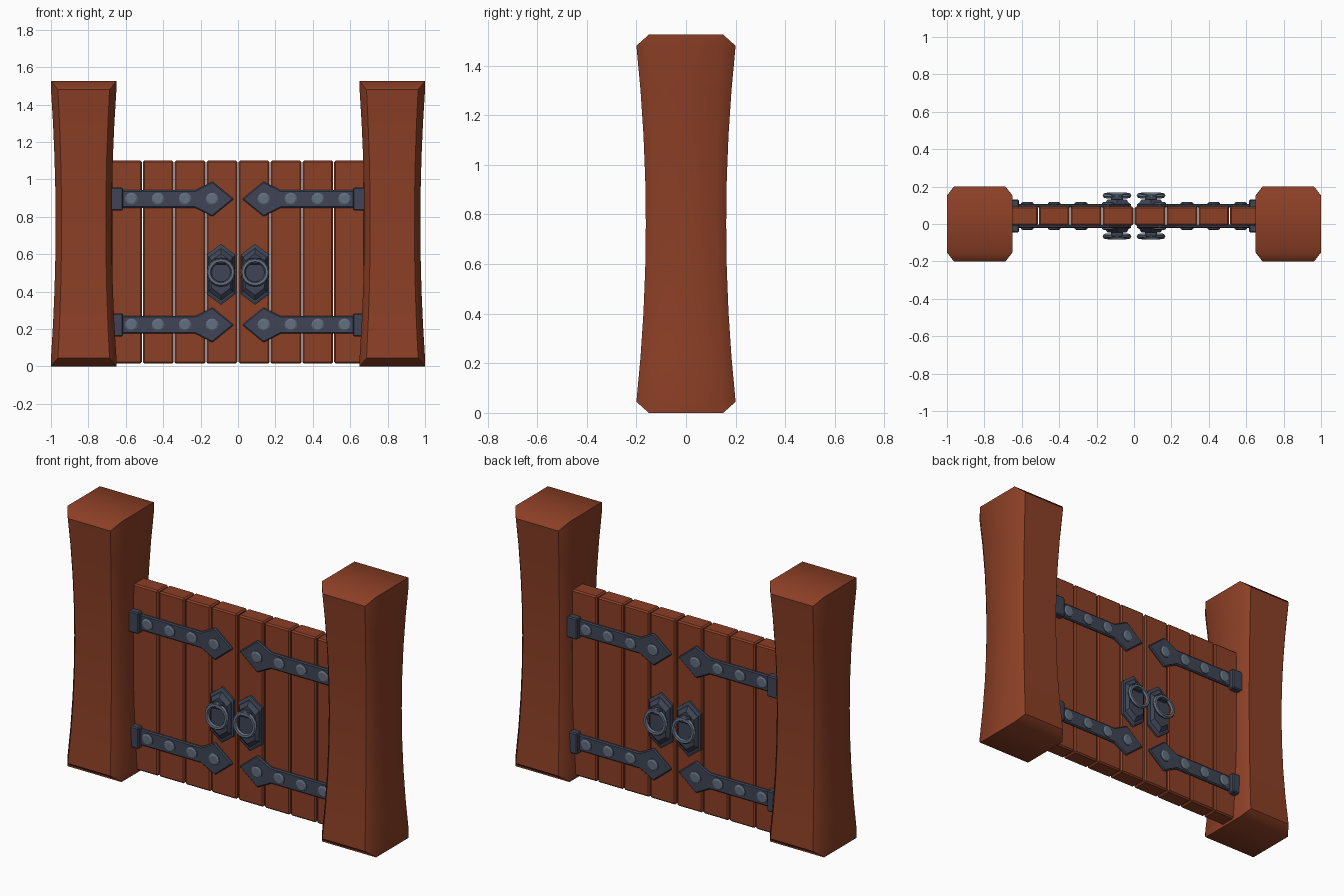
import bpy, bmesh, math

if "Cube" in bpy.data.objects:
    bpy.data.objects.remove(bpy.data.objects["Cube"])

CY = 0.043  # depth centre of the door leaves


def material(name, rgb):
    m = bpy.data.materials.new(name)
    m.diffuse_color = (*rgb, 1)
    m.use_nodes = True
    m.node_tree.nodes["Principled BSDF"].inputs["Base Color"].default_value = m.diffuse_color
    return m


WOOD = material("red brown wood", (0.26, 0.05, 0.019))
IRON = material("dark slate iron", (0.050, 0.060, 0.092))
STEEL = material("light grey steel", (0.125, 0.158, 0.215))


def loft(name, loops, mat, bevel=0, smooth=None):
    """Skin a stack of equal-length loops and cap both ends."""
    bm = bmesh.new()
    rows = [[bm.verts.new(p) for p in loop] for loop in loops]
    n = len(rows[0])
    for a, b in zip(rows, rows[1:]):
        for i in range(n):
            j = (i + 1) % n
            bm.faces.new((a[i], a[j], b[j], b[i]))
    bm.faces.new(rows[0])
    bm.faces.new(rows[-1])
    bmesh.ops.remove_doubles(bm, verts=bm.verts, dist=1e-5)
    bmesh.ops.recalc_face_normals(bm, faces=bm.faces)
    me = bpy.data.meshes.new(name)
    bm.to_mesh(me)
    bm.free()
    me.materials.append(mat)
    ob = bpy.data.objects.new(name, me)
    bpy.context.collection.objects.link(ob)
    if bevel:
        mod = ob.modifiers.new("edge", 'BEVEL')
        mod.width = bevel
        mod.segments = 1
    if smooth:
        bpy.ops.object.select_all(action='DESELECT')
        ob.select_set(True)
        bpy.context.view_layer.objects.active = ob
        bpy.ops.object.shade_smooth_by_angle(angle=math.radians(smooth))
    return ob


def plate(name, outline, levels, side, mat, centre=(0, 0), bevel=0):
    """Outline in x/z raised off the door; levels are (distance, scale)."""
    cx, cz = centre
    loops = [[(cx + (x - cx) * s, CY + side * d, cz + (z - cz) * s) for x, z in outline]
             for d, s in levels]
    return loft(name, loops, mat, bevel)


def box_outline(x0, x1, z0, z1):
    return [(x0, z0), (x1, z0), (x1, z1), (x0, z1)]


# Waisted posts with chamfered corners and sloped front/back ends
def post(sx):
    def section(z, hx, hy, cx, cy):
        corners = [(hx, -cy), (hx, cy), (cx, hy), (-cx, hy),
                   (-hx, cy), (-hx, -cy), (-cx, -hy), (cx, -hy)]
        return [(sx * 0.825 + x, y, z) for x, y in corners]
    loops = [section(0, 0.175, 0.15, 0.175, 0.15)]
    steps = 8
    for i in range(steps + 1):
        t = 2 * i / steps - 1
        kx, ky = 0.857 + 0.143 * t * t, 0.81 + 0.19 * t * t
        loops.append(section(0.7625 + 0.7175 * t, 0.175 * kx, 0.2 * ky, 0.138 * kx, 0.152 * ky))
    loops.append(section(1.525, 0.175, 0.15, 0.175, 0.15))
    loops[0] = [(x, max(-0.15, min(0.15, y)), z) for x, y, z in loops[0]]
    loops[-1] = [(x, max(-0.15, min(0.15, y)), z) for x, y, z in loops[-1]]
    return loft("post", loops, WOOD, smooth=50)


for sx in (-1, 1):
    post(sx)

    # Planks
    for i in range(4):
        c = sx * (0.0865 + 0.17 * i)
        plate("plank", box_outline(c - 0.0825, c + 0.0825, 0.015, 1.10),
              [(-0.05, 1), (0.05, 1)], 1, WOOD, bevel=0.008)

    for side in (-1, 1):
        # Strap hinges with diamond tips
        for z in (0.222, 0.895):
            half = [(0.62, 0.047), (0.228, 0.047), (0.137, 0.094)]
            pts = half + [(0.022, 0)] + [(x, -h) for x, h in reversed(half)]
            plate("strap_hinge", [(sx * x, z + h) for x, h in pts],
                  [(0.045, 1), (0.064, 1)], side, IRON, bevel=0.006)
            plate("hinge_knuckle", box_outline(sx * 0.69, sx * 0.615, z - 0.062, z + 0.062),
                  [(0.045, 1), (0.088, 1)], side, IRON, bevel=0.006)
            for x in (0.138, 0.283, 0.427, 0.57):
                ring = [(sx * x + 0.034 * math.cos(a * math.pi / 6), z + 0.034 * math.sin(a * math.pi / 6))
                        for a in range(12)]
                plate("rivet", ring, [(0.06, 1), (0.069, 1), (0.074, 0.75)],
                      side, STEEL, (sx * x, z))

        # Handle back plate, stepped
        hx, hz = sx * 0.091, 0.492
        hexa = [(0.075, -0.107), (0.075, 0.107), (0, 0.163),
                (-0.075, 0.107), (-0.075, -0.107), (0, -0.163)]
        plate("handle_plate", [(hx + x, hz + z) for x, z in hexa],
              [(0.045, 1), (0.062, 1), (0.068, 0.9), (0.068, 0.85), (0.088, 0.68)],
              side, IRON, (hx, hz))
        # Bracket and pull ring
        plate("ring_bracket", box_outline(hx - 0.032, hx + 0.032, 0.545, 0.578),
              [(0.06, 1), (0.112, 1)], side, IRON, bevel=0.005)
        bpy.ops.mesh.primitive_torus_add(
            major_segments=16, minor_segments=6, major_radius=0.064, minor_radius=0.013,
            location=(hx, CY + side * 0.109, 0.503),
            rotation=(math.pi / 2 + side * math.radians(5), 0, 0))
        ob = bpy.context.object
        ob.name = "pull_ring"
        ob.data.materials.append(STEEL)
